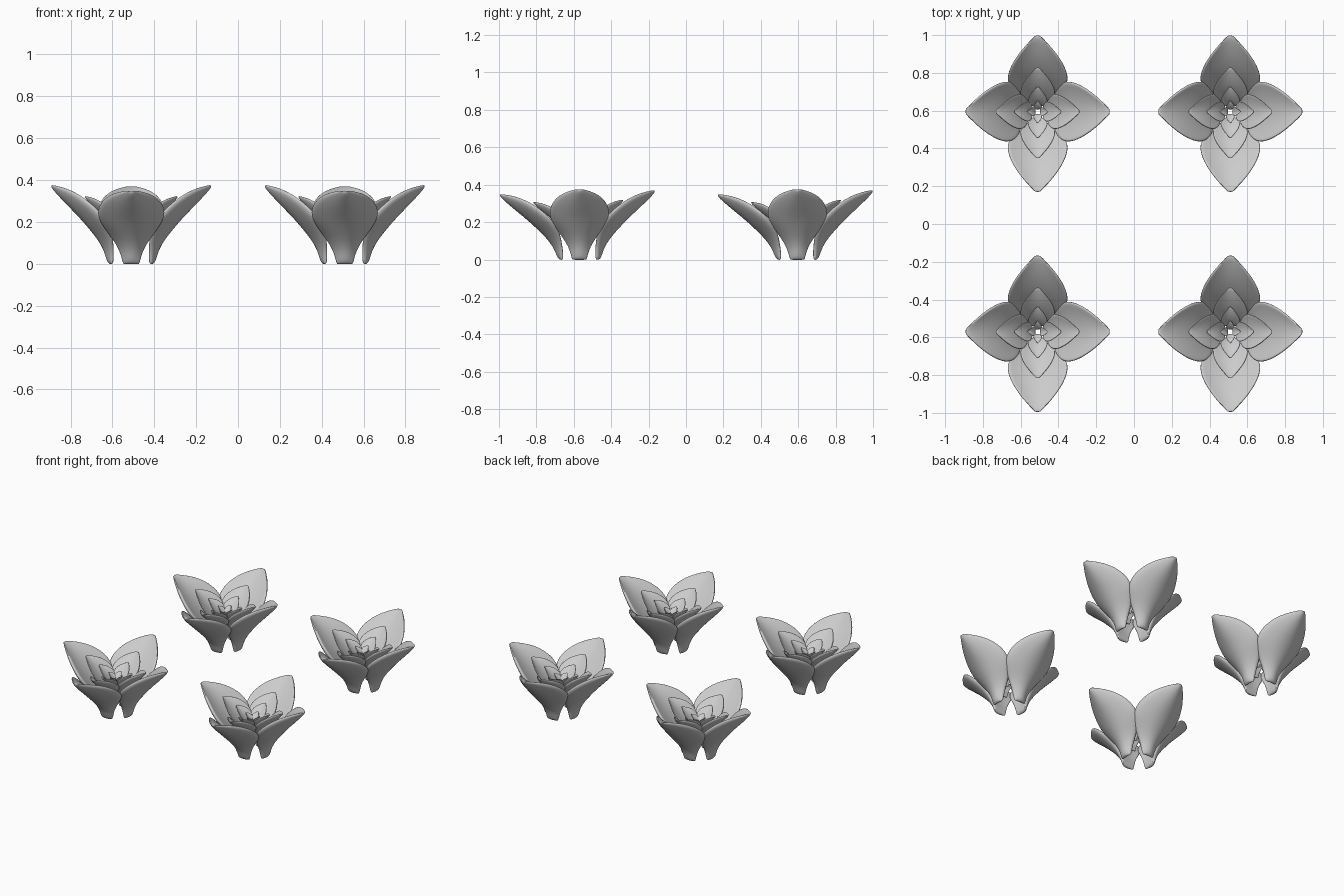
import bpy, bmesh, math
from mathutils import Vector

if "Cube" in bpy.data.objects:
    bpy.data.objects.remove(bpy.data.objects["Cube"])

# petal stations: spine radius, spine height, half width, cup depth, half thickness
STATIONS = [
    (0.104, -0.004, 0.040, 0.010, 0.019),
    (0.114, 0.060, 0.054, 0.022, 0.024),
    (0.145, 0.120, 0.114, 0.056, 0.030),
    (0.190, 0.178, 0.162, 0.066, 0.033),
    (0.238, 0.233, 0.160, 0.064, 0.032),
    (0.297, 0.290, 0.124, 0.054, 0.028),
    (0.346, 0.336, 0.070, 0.032, 0.019),
    (0.384, 0.373, 0.012, 0.002, 0.009),
]
US = [-1, -0.8, -0.4, 0, 0.4, 0.8, 1]


def add_petal(bm, angle, scale, lift, stretch, tilt):
    """Closed, cupped petal leaning outward in the direction of angle."""
    out = Vector((math.cos(angle), math.sin(angle), 0))
    side = Vector((-math.sin(angle), math.cos(angle), 0))
    c, s = math.cos(tilt), math.sin(tilt)
    pts = []
    for r, z, *_ in STATIONS:
        dr = (r - 0.104) * stretch
        pts.append((0.104 + dr * c + z * s, z * c - dr * s))
    rings = []
    for i, (r, z) in enumerate(pts):
        a, b = pts[max(i - 1, 0)], pts[min(i + 1, len(pts) - 1)]
        t = Vector((b[0] - a[0], b[1] - a[1])).normalized()
        n = (-t.y, t.x) if i else (-1, 0)
        hw, cup, th = STATIONS[i][2:]

        def vert(u, sign):
            # underside stays near the spine, upper side is puffed up
            h = cup * u * u + (th * 1.25 if sign > 0 else -th * 0.6) * (1 - 0.6 * u * u)
            p = out * (r + n[0] * h) + side * (hw * u)
            p.z = z + n[1] * h
            p *= scale
            p.z += lift
            return bm.verts.new(p)
        rings.append([vert(u, -1) for u in US] + [vert(u, 1) for u in reversed(US)])
    k = len(rings[0])
    for a, b in zip(rings, rings[1:]):
        for j in range(k):
            bm.faces.new((a[j], a[(j + 1) % k], b[(j + 1) % k], b[j]))
    # quad strips close the two ends
    for ring in (rings[0], rings[-1]):
        for j in range(len(US) - 1):
            bm.faces.new((ring[j], ring[j + 1], ring[k - 2 - j], ring[k - 1 - j]))


# four nested whorls share one mesh
bm = bmesh.new()
for scale, lift in [(1, 0), (0.58, 0.105), (0.325, 0.165), (0.14, 0.205)]:
    for angle, stretch, tilt in [(0, 1.0, 0), (90, 1.05, 0.02),
                                 (180, 1.0, 0), (270, 1.04, 0.09)]:
        add_petal(bm, math.radians(angle), scale, lift, stretch, tilt)
bmesh.ops.recalc_face_normals(bm, faces=bm.faces)
mesh = bpy.data.meshes.new("flower_petals")
bm.to_mesh(mesh)
bm.free()
for p in mesh.polygons:
    p.use_smooth = True

# four flowers in a rectangle
for i, (x, y) in enumerate([(-0.51, 0.595), (0.51, 0.595), (-0.51, -0.57), (0.51, -0.57)]):
    ob = bpy.data.objects.new(f"flower_{i + 1}", mesh)
    bpy.context.collection.objects.link(ob)
    ob.location = (x, y, 0)
    sub = ob.modifiers.new("smooth", 'SUBSURF')
    sub.levels = sub.render_levels = 2
